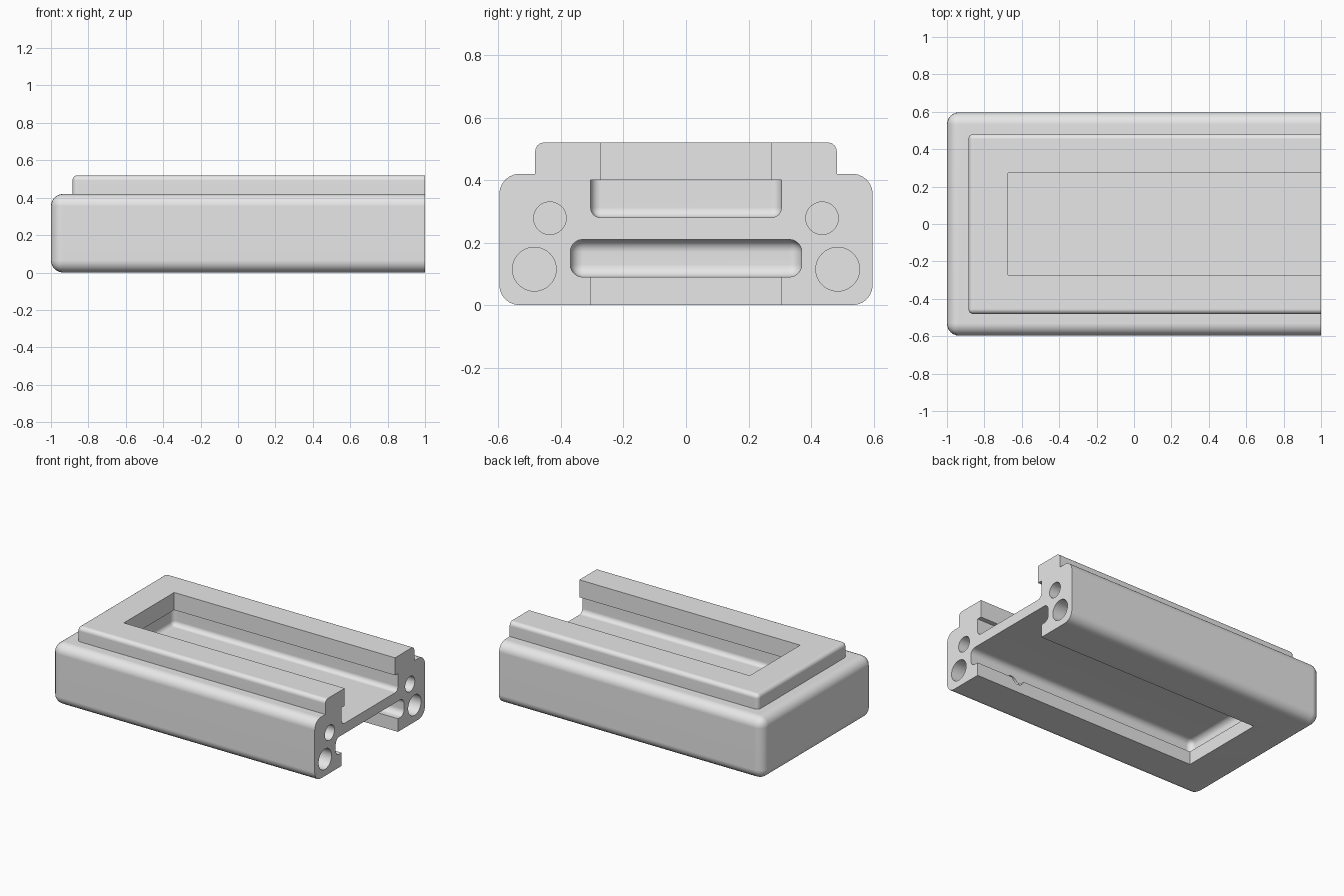
import bpy
import bmesh
import math
from mathutils import Matrix, Vector

if "Cube" in bpy.data.objects:
    bpy.data.objects.remove(bpy.data.objects["Cube"], do_unlink=True)

grey = bpy.data.materials.new("plain grey")
grey.use_nodes = True
grey.diffuse_color = (0.8, 0.8, 0.8, 1)
grey.node_tree.nodes["Principled BSDF"].inputs["Base Color"].default_value = (0.8, 0.8, 0.8, 1)


def add_object(name, bm):
    bmesh.ops.recalc_face_normals(bm, faces=bm.faces)
    mesh = bpy.data.meshes.new(name)
    bm.to_mesh(mesh)
    bm.free()
    mesh.materials.append(grey)
    obj = bpy.data.objects.new(name, mesh)
    bpy.context.collection.objects.link(obj)
    return obj


def block(name, x0, x1, half_y, z0, z1, radius=0, sharp_top=False, sharp_base=False):
    """Box with rounded edges; the +x end always stays square."""
    bm = bmesh.new()
    size = Vector((x1 - x0, 2 * half_y, z1 - z0))
    centre = Vector(((x0 + x1) / 2, 0, (z0 + z1) / 2))
    bmesh.ops.create_cube(bm, size=1, matrix=Matrix.Translation(centre) @ Matrix.Diagonal(size).to_4x4())

    def rounded(edge):
        if all(v.co.x > centre.x for v in edge.verts):
            return False
        if sharp_top and all(v.co.z > centre.z for v in edge.verts):
            return False
        return not (sharp_base and all(v.co.z < centre.z for v in edge.verts))

    if radius:
        bmesh.ops.bevel(bm, geom=[e for e in bm.edges if rounded(e)], offset=radius,
                        segments=6, profile=0.5, affect='EDGES', clamp_overlap=True)
    return add_object(name, bm)


def rod(name, centre, radius, length, axis):
    bm = bmesh.new()
    turn = Matrix.Rotation(math.pi / 2, 4, 'Y' if axis == 'x' else 'X')
    bmesh.ops.create_cone(bm, cap_ends=True, segments=40, radius1=radius, radius2=radius,
                          depth=length, matrix=Matrix.Translation(centre) @ turn)
    return add_object(name, bm)


def combine(target, tool, operation):
    mod = target.modifiers.new(operation.title(), 'BOOLEAN')
    mod.operation = operation
    mod.solver = 'EXACT'
    mod.object = tool
    bpy.context.view_layer.objects.active = target
    bpy.ops.object.modifier_apply(modifier=mod.name)
    bpy.data.objects.remove(tool, do_unlink=True)


# Rounded base with a raised step on top
body = block("slotted_body", -1, 1, 0.597, 0, 0.42, 0.065)
combine(body, block("raised_step", -0.885, 1, 0.482, 0.3, 0.52, 0.028, sharp_base=True), 'UNION')

# Upper channel with its narrower top opening, lower channel with its bottom opening
cutters = [
    block("top_opening", -0.675, 1.1, 0.273, 0.35, 0.6),
    block("upper_channel", -0.705, 1.1, 0.305, 0.28, 0.4, 0.032, sharp_top=True),
    block("lower_channel", -0.77, 1.1, 0.37, 0.09, 0.21, 0.04),
    block("bottom_opening", -0.705, 1.1, 0.305, -0.1, 0.15),
]

# Round sockets in the open end
for side in (-1, 1):
    cutters.append(rod("large_socket", (0.8, side * 0.485, 0.115), 0.07, 0.8, 'x'))
    cutters.append(rod("small_socket", (0.8, side * 0.435, 0.278), 0.052, 0.8, 'x'))

# Cross hole through the lower rail into the large socket
cutters.append(rod("cross_hole", (0.675, -0.36, 0.1), 0.045, 0.2, 'y'))

for cutter in cutters:
    combine(body, cutter, 'DIFFERENCE')

# Smooth fillets with crisp edges and flat broad faces
bpy.ops.object.select_all(action='DESELECT')
body.select_set(True)
bpy.context.view_layer.objects.active = body
bpy.ops.object.shade_smooth_by_angle(angle=math.radians(30))
normals = body.modifiers.new("Flat broad faces", 'WEIGHTED_NORMAL')
normals.keep_sharp = True
